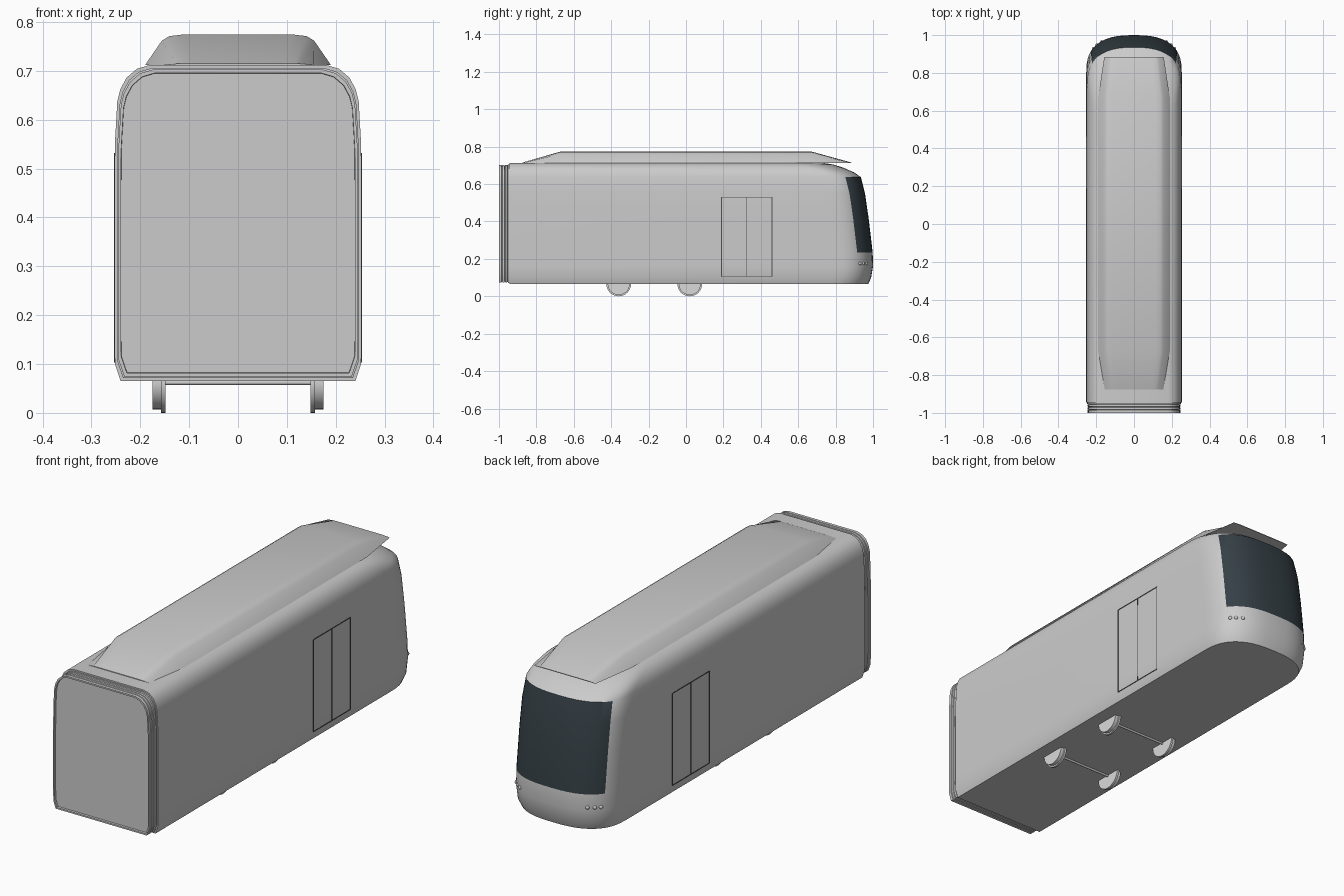
import bpy
import bmesh
from math import sin, cos, radians, pi
from mathutils import Matrix, Vector

cube = bpy.data.objects.get("Cube")
if cube:
    bpy.data.objects.remove(cube)


def material(name, rgb):
    m = bpy.data.materials.new(name)
    m.use_nodes = True
    m.diffuse_color = (*rgb, 1)
    m.node_tree.nodes["Principled BSDF"].inputs["Base Color"].default_value = (*rgb, 1)
    return m


GREY = material("body grey", (0.6, 0.6, 0.6))
GLASS = material("dark glass", (0.035, 0.05, 0.06))
STEEL = material("light steel", (0.7, 0.7, 0.7))
SEAM = material("seam grey", (0.08, 0.08, 0.08))


def finish(bm, name, mats, angle=35):
    bmesh.ops.recalc_face_normals(bm, faces=bm.faces[:])
    mesh = bpy.data.meshes.new(name)
    bm.to_mesh(mesh)
    bm.free()
    for m in mats:
        mesh.materials.append(m)
    ob = bpy.data.objects.new(name, mesh)
    bpy.context.collection.objects.link(ob)
    bpy.ops.object.select_all(action="DESELECT")
    ob.select_set(True)
    bpy.context.view_layer.objects.active = ob
    bpy.ops.object.shade_smooth_by_angle(angle=radians(angle))
    return ob


def loft(bm, rings, mark=None):
    """Bridge closed rings, cap both ends; mark(row, column) picks the material."""
    loops = [[bm.verts.new(p) for p in ring] for ring in rings]
    n = len(loops[0])
    for r, (a, b) in enumerate(zip(loops, loops[1:])):
        for i in range(n):
            j = (i + 1) % n
            f = bm.faces.new((a[i], a[j], b[j], b[i]))
            f.material_index = mark(r, i) if mark else 0
    bm.faces.new(loops[0])
    bm.faces.new(loops[-1])


def box(name, lo, hi, mat):
    bm = bmesh.new()
    lo, hi = Vector(lo), Vector(hi)
    bmesh.ops.create_cube(bm, size=1)
    for v in bm.verts:
        v.co = (lo + hi) / 2 + v.co * (hi - lo)
    return finish(bm, name, [mat])


# Body levels: height, half width, nose tip
LEVELS = [(0.065, 0.24, 0.975), (0.1, 0.252, 0.99), (0.16, 0.253, 1.0),
          (0.235, 0.253, 0.998), (0.42, 0.253, 0.976), (0.55, 0.252, 0.957),
          (0.637, 0.247, 0.935), (0.662, 0.241, 0.9), (0.686, 0.228, 0.845),
          (0.704, 0.207, 0.79), (0.712, 0.18, 0.74)]
BACK, DEPTH, STEPS = -0.945, 0.2, 24


def nose(w, tip, t):
    """Point on the rounded nose outline, t from 0 to pi."""
    e = 2 / 2.6
    x = w * abs(cos(t)) ** e * (1 if cos(t) >= 0 else -1)
    return x, tip - DEPTH + DEPTH * max(sin(t), 0) ** e


def outline(z, w, tip):
    pts = [(w, BACK, z)]
    pts += [(*nose(w, tip, pi * i / STEPS), z) for i in range(STEPS + 1)]
    return pts + [(-w, BACK, z)]


# Body shell with the wraparound windscreen as coloured faces
bm = bmesh.new()
loft(bm, [outline(*lv) for lv in LEVELS],
     lambda r, i: int(3 <= r <= 5 and 5 <= i <= STEPS - 4))
finish(bm, "body", [GREY, GLASS])

# Ribbed connecting bellows with a recessed end panel
half = [(w, z) for z, w, tip in LEVELS]
section = half + [(-w, z) for w, z in reversed(half)]


def ring(y, s):
    return [(x * s, y, 0.39 + (z - 0.39) * s) for x, z in section]


stations = [(-0.935, 0.98), (-0.952, 0.98), (-0.954, 0.95)]
for k in range(3):
    y = -0.956 - 0.015 * k
    stations += [(y, 0.97), (y - 0.01, 0.97), (y - 0.0125, 0.95)]
stations = stations[:-1] + [(-1.0, 0.97), (-1.0, 0.948), (-0.99, 0.946)]
bm = bmesh.new()
loft(bm, [ring(y, s) for y, s in stations])
finish(bm, "bellows", [GREY])

# Roof equipment fairing, tapering at both ends
half = [(1, 0), (0.82, 0.8), (0.74, 0.95), (0.6, 1)]
bm = bmesh.new()
rings = []
for y, w, h in [(-0.875, 0.155, 0.003), (-0.67, 0.19, 0.062),
                (0.67, 0.19, 0.062), (0.885, 0.157, 0.003)]:
    pts = half + [(-a, b) for a, b in reversed(half)]
    rings.append([(a * w, y, 0.712 + b * h) for a, b in pts])
loft(bm, rings)
finish(bm, "roof_fairing", [GREY], 25)


# Wheels with inner flanges, joined by axles
def disc(bm, x, y, z, r, width):
    mat = Matrix.Translation((x, y, z)) @ Matrix.Rotation(pi / 2, 4, "Y")
    bmesh.ops.create_cone(bm, cap_ends=True, segments=32, radius1=r, radius2=r,
                          depth=width, matrix=mat)


for label, y in (("rear", -0.36), ("front", 0.02)):
    for side, s in (("left", 1), ("right", -1)):
        bm = bmesh.new()
        disc(bm, s * 0.153, y, 0.066, 0.066, 0.01)
        disc(bm, s * 0.166, y, 0.066, 0.059, 0.018)
        finish(bm, f"{label}_wheel_{side}", [STEEL])
    bm = bmesh.new()
    disc(bm, 0, y, 0.062, 0.005, 0.3)
    finish(bm, f"{label}_axle", [GREY])

# Double door seams on both sides
for side, s in (("left", 1), ("right", -1)):
    def seam(name, y0, y1, z0, z1):
        xs = sorted((s * 0.245, s * 0.2538))
        box(f"door_{name}_{side}", (xs[0], y0, z0), (xs[1], y1, z1), SEAM)

    for name, y in (("rear_seam", 0.19), ("middle_seam", 0.325), ("front_seam", 0.46)):
        seam(name, y - 0.002, y + 0.002, 0.105, 0.53)
    seam("sill", 0.19, 0.46, 0.103, 0.107)
    seam("header", 0.19, 0.46, 0.528, 0.532)

# Small round lamps on the lower nose
for side, s in (("left", 1), ("right", -1)):
    bm = bmesh.new()
    for deg in (36, 44, 53):
        x, y = nose(0.253, 1.0, radians(deg))
        bmesh.ops.create_uvsphere(bm, u_segments=12, v_segments=8, radius=0.009,
                                  matrix=Matrix.Translation((s * x, y - 0.004, 0.175)))
    finish(bm, f"lamps_{side}", [GREY])
